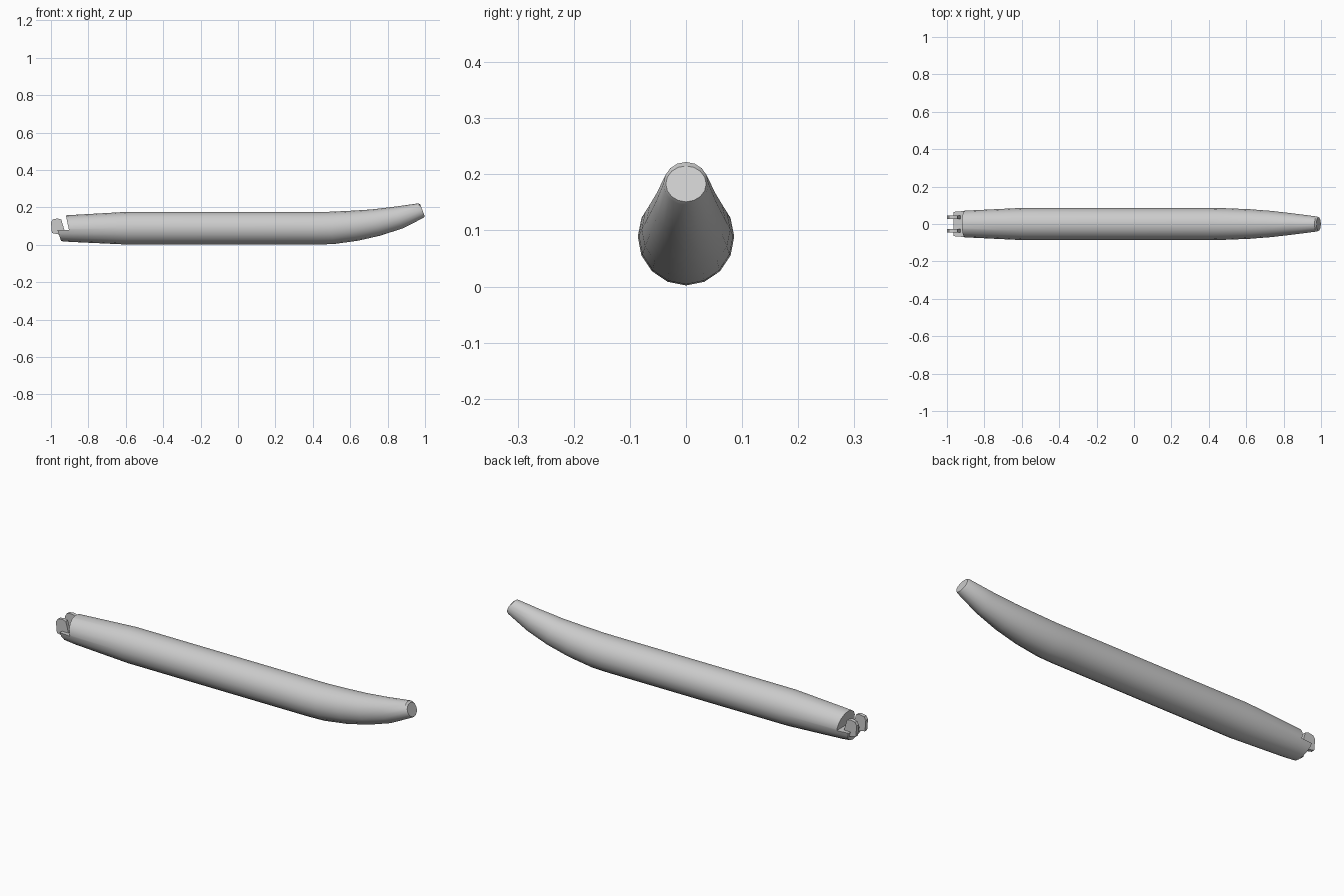
import bpy, bmesh, math
from mathutils import Vector

cube = bpy.data.objects.get("Cube")
if cube:
    bpy.data.objects.remove(cube, do_unlink=True)

grey = bpy.data.materials.new("light_grey")
grey.use_nodes = True
colour = (0.6, 0.6, 0.6, 1)
grey.diffuse_color = colour
grey.node_tree.nodes["Principled BSDF"].inputs["Base Color"].default_value = colour


def finish(name, bm):
    bmesh.ops.recalc_face_normals(bm, faces=bm.faces)
    mesh = bpy.data.meshes.new(name)
    bm.to_mesh(mesh)
    bm.free()
    mesh.materials.append(grey)
    obj = bpy.data.objects.new(name, mesh)
    bpy.context.collection.objects.link(obj)
    return obj


def loft(name, sections, sides=16):
    """Skin tilted ellipses given as top x, z, bottom x, z and half width."""
    bm = bmesh.new()
    rings = []
    for tx, tz, bx, bz, half in sections:
        top, bottom = Vector((tx, 0, tz)), Vector((bx, 0, bz))
        mid, up = (top + bottom) / 2, (top - bottom) / 2
        ring = []
        for i in range(sides):
            a = math.tau * i / sides
            ring.append(bm.verts.new(mid + up * math.cos(a) + Vector((0, half * math.sin(a), 0))))
        rings.append(ring)
    for r, s in zip(rings, rings[1:]):
        for i in range(sides):
            j = (i + 1) % sides
            bm.faces.new((r[i], r[j], s[j], s[i]))
    bm.faces.new(rings[0])
    bm.faces.new(rings[-1])
    return finish(name, bm)


def plate(name, outline, y, thickness):
    """Extrude an x, z outline across y."""
    bm = bmesh.new()
    face = bm.faces.new([bm.verts.new((x, y - thickness / 2, z)) for x, z in outline])
    new = bmesh.ops.extrude_face_region(bm, geom=[face])["geom"]
    bmesh.ops.translate(bm, vec=(0, thickness, 0),
                        verts=[v for v in new if isinstance(v, bmesh.types.BMVert)])
    return finish(name, bm)


# Long tapered arm with an upswept, bevelled tip
arm = loft("arm", [
    (-0.99, 0.154, -0.946, 0.02, 0.066),
    (-0.92, 0.158, -0.90, 0.016, 0.071),
    (-0.6, 0.176, -0.6, 0.002, 0.086),
    (0.42, 0.176, 0.42, 0.002, 0.086),
    (0.49, 0.177, 0.51, 0.004, 0.084),
    (0.60, 0.182, 0.64, 0.022, 0.079),
    (0.71, 0.189, 0.76, 0.049, 0.070),
    (0.83, 0.203, 0.88, 0.088, 0.056),
    (0.965, 0.222, 0.993, 0.145, 0.040),
    (0.975, 0.215, 0.999, 0.151, 0.036),
])

# Notch that leaves a low ledge at the hinge end
cutter = plate("notch_cutter", [(-1.1, 0.08), (-0.904, 0.08), (-0.927, 0.19), (-1.1, 0.19)], 0, 0.4)
cutter.hide_render = True
cut = arm.modifiers.new("notch", 'BOOLEAN')
cut.operation = 'DIFFERENCE'
cut.solver = 'EXACT'
cut.object = cutter
bpy.context.view_layer.objects.active = arm
arm.select_set(True)
bpy.ops.object.modifier_apply(modifier=cut.name)
bpy.data.objects.remove(cutter, do_unlink=True)
bpy.ops.object.shade_smooth_by_angle(angle=math.radians(30))

# Pair of hinge prongs standing on the ledge
prong = [(-0.995, 0.063), (-1.0, 0.12), (-0.99, 0.136), (-0.965, 0.141),
         (-0.945, 0.136), (-0.927, 0.075), (-0.93, 0.05)]
for side, y in (("left", 0.037), ("right", -0.037)):
    plate("hinge_prong_" + side, prong, y, 0.018)
